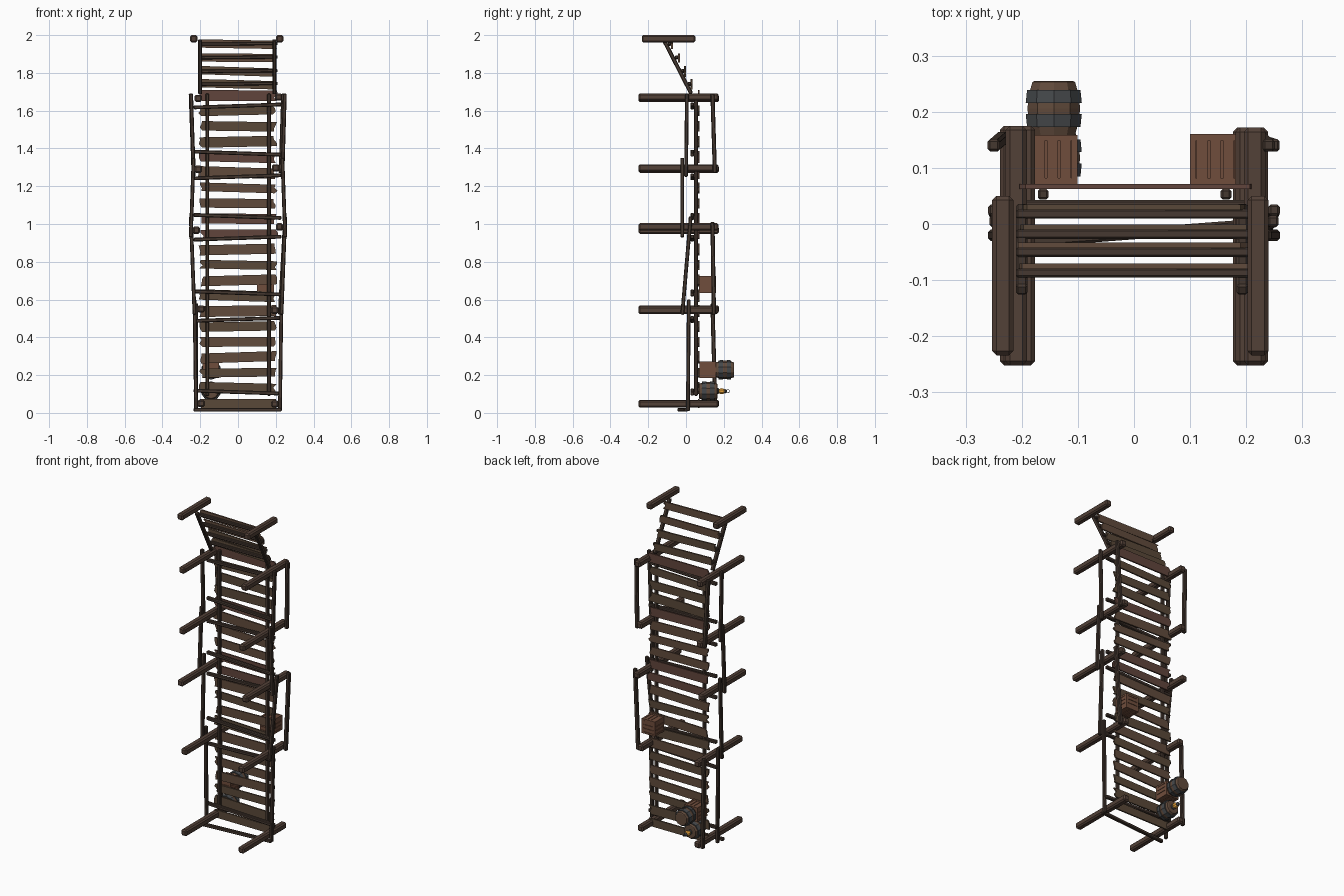
import bpy, bmesh, math, random
from mathutils import Vector, Matrix

if "Cube" in bpy.data.objects:
    bpy.data.objects.remove(bpy.data.objects["Cube"])

random.seed(4)


def mat(name, c):
    m = bpy.data.materials.new(name)
    m.diffuse_color = (*c, 1)
    m.use_nodes = True
    m.node_tree.nodes["Principled BSDF"].inputs["Base Color"].default_value = m.diffuse_color
    return m


POST = mat("dark wood", (0.085, 0.052, 0.038))
BEAM = mat("beam wood", (0.06, 0.04, 0.03))
PLANKS = [mat("plank wood a", (0.12, 0.07, 0.045)), mat("plank wood b", (0.10, 0.065, 0.04)),
          mat("plank wood c", (0.12, 0.06, 0.045))]
CRATE = mat("crate wood", (0.16, 0.075, 0.045))
IRON = mat("iron", (0.06, 0.065, 0.07))
GOLD = mat("lamp glow", (0.8, 0.36, 0.04))


def finish(bm, name, m):
    bmesh.ops.recalc_face_normals(bm, faces=bm.faces)
    me = bpy.data.meshes.new(name)
    bm.to_mesh(me)
    bm.free()
    me.materials.append(m)
    ob = bpy.data.objects.new(name, me)
    bpy.context.collection.objects.link(ob)
    return ob


def add_box(bm, c, s):
    bmesh.ops.create_cube(bm, size=1, matrix=Matrix.Translation(c) @ Matrix.Diagonal((*s, 1)))


def beam(name, a, b, w, m=BEAM, chamfer=0.2):
    """Square chamfered timber between two points."""
    a, b = Vector(a), Vector(b)
    d = b - a
    bm = bmesh.new()
    bmesh.ops.create_cube(bm, size=1, matrix=Matrix.Diagonal((w, w, d.length, 1)))
    bmesh.ops.bevel(bm, geom=bm.edges[:], offset=w * chamfer, segments=1, affect='EDGES')
    z = d.normalized()
    ref = Vector((1, 0, 0)) if abs(z.x) < 0.9 else Vector((0, 0, 1))
    y = z.cross(ref).normalized()
    x = y.cross(z)
    rot = Matrix((x, y, z)).transposed().to_4x4()
    bm.transform(Matrix.Translation((a + b) / 2) @ rot)
    return finish(bm, name, m)


def plank(name, z, y, half, h, t):
    """Board along x with ragged ends, face turned to +y."""
    bm = bmesh.new()
    pts = []
    for s in (1, -1):
        for k in (-0.5, -0.2, 0.15, 0.5):
            pts.append((s * (half - random.uniform(0, 0.02)), k * h * s))
    vs = [bm.verts.new((px, -t / 2, pz)) for px, pz in pts]
    f = bm.faces.new(vs)
    r = bmesh.ops.extrude_face_region(bm, geom=[f])
    bmesh.ops.translate(bm, vec=(0, t, 0), verts=[v for v in r["geom"] if isinstance(v, bmesh.types.BMVert)])
    bm.transform(Matrix.Translation((random.uniform(-0.008, 0.008), y, z))
                 @ Matrix.Rotation(random.uniform(-0.035, 0.035), 4, 'Y'))
    return finish(bm, name, random.choice(PLANKS))


def lathe_y(name, c, profile, sides, m):
    """Turned shape around a y axis; profile holds (radius, y)."""
    bm = bmesh.new()
    rings = []
    for r, y in profile:
        rings.append([bm.verts.new((c[0] + r * math.cos(2 * math.pi * (i + .5) / sides), c[1] + y,
                                    c[2] + r * math.sin(2 * math.pi * (i + .5) / sides))) for i in range(sides)])
    for p, q in zip(rings, rings[1:]):
        for i in range(sides):
            j = (i + 1) % sides
            bm.faces.new((p[i], p[j], q[j], q[i]))
    bm.faces.new(rings[0])
    bm.faces.new(rings[-1])
    return finish(bm, name, m)


# posts: left x, left z, right x, right z
rows = [(-.195, .05, .195, .047), (-.195, .55, .195, .543), (-.22, .967, .22, .985),
        (-.21, 1.29, .20, 1.297), (-.21, 1.665, .215, 1.672)]
for xl, zl, xr, zr in rows:
    beam("post_left", (xl, -.252, zl), (xl, .175, zl), .038, POST)
    beam("post_right", (xr, -.252, zr), (xr, .172, zr), .038, POST)
for x in (-.234, .221):
    beam("end_post", (x, -.234, 1.981), (x, .05, 1.981), .038, POST)

# side ties running past the posts
ties = [(-.222, .01, .01, -.23, .015, .60), (-.23, -.02, .52, -.25, .025, 1.04),
        (-.25, -.02, .93, -.235, -.02, 1.35), (-.235, 0, 1.25, -.248, .005, 1.69)]
for x1, y1, z1, x2, y2, z2 in ties:
    beam("tie_left", (x1, y1, z1), (x2, y2, z2), .02)
    beam("tie_right", (-x1, y1, z1), (-x2, y2, z2), .02)

# hand rails
beam("rail_left_low", (-.222, .155, .03), (-.222, .14, .58), .022)
beam("rail_right_mid", (.222, .148, .52), (.249, .14, 1.01), .022)
beam("rail_left_high", (-.235, .153, 1.27), (-.25, .14, 1.69), .022)
beam("rail_right_high", (.226, .153, 1.27), (.24, .14, 1.69), .022)

# cross beams under the deck
for i, z in enumerate((.11, .495, .635, .925, 1.04, 1.25, 1.375, 1.625)):
    t = .008 * (-1) ** i
    beam("cross_beam", (-.235, .033, z + t), (.23, .033, z - t), .02)
beam("end_brace", (-.235, -.035, .017), (.23, .0, .017), .02)

# deck stringers and planks
for x in (-.162, .164):
    beam("stringer", (x, .053, .09), (x, .053, 1.69), .019)
for i in range(21):
    plank("deck_plank", .05 + i * .0815, .067, .208, random.uniform(.045, .058), .009)

# stepped ramp at the far end
for x in (-.2, .193):
    beam("ramp_side", (x, .028, 1.69), (x, -.118, 1.975), .021)
for y, z in ((.03, 1.74), (-.006, 1.808), (-.038, 1.88), (-.075, 1.952)):
    plank("ramp_step", z, y, .208, .044, .01)
    beam("step_cleat", (-.21, y - .012, z), (.21, y - .012, z + .004), .017)


# crates: panelled box with frame and slats on every face
def crate(name, c, s):
    bm = bmesh.new()
    h = s / 2
    add_box(bm, c, (s * .9,) * 3)
    f = s * .12
    for ax in range(3):
        for u in (-1, 1):
            for v in (-1, 1):
                o = [0, 0, 0]
                o[(ax + 1) % 3] = u * (h - f / 2)
                o[(ax + 2) % 3] = v * (h - f / 2)
                d = [f, f, f]
                d[ax] = s
                add_box(bm, Vector(c) + Vector(o), d)
            for k in (-.26, 0, .26):
                o = [0, 0, 0]
                o[ax] = u * h * .92
                across = (ax + 1) % 3 if ax == 1 else (0 if ax == 2 else 2)
                o[across] = k * s
                d = [s * .8] * 3
                d[ax] = s * .05
                d[across] = s * .22
                add_box(bm, Vector(c) + Vector(o), d)
    finish(bm, name, CRATE)


crate("crate_mid", (.145, .115, .68), .09)
crate("crate_low", (-.145, .115, .228), .088)


# barrels with two wide hoops
def barrel(name, c):
    lathe_y(name, c, [(.036, -.049), (.040, -.047), (.048, -.02), (.049, 0), (.048, .02), (.040, .047), (.036, .049)],
            10, PLANKS[0])
    for s in (-1, 1):
        lathe_y(name + "_hoop", c, [(.048, s * .033), (.050, s * .033), (.0525, s * .010), (.048, s * .010)], 10, IRON)


barrel("barrel_top", (-.143, .206, .228))
barrel("barrel_deck", (-.143, .118, .115))

# lantern on the lower barrel
L = (-.143, .166, .115)
lathe_y("lantern_base", L, [(.017, 0), (.017, .006), (.012, .009)], 8, IRON)
lathe_y("lantern_glass", L, [(.012, .009), (.017, .02), (.016, .03), (.009, .04)], 8, GOLD)
lathe_y("lantern_cap", L, [(.012, .038), (.012, .043), (.005, .05)], 8, IRON)
bpy.ops.mesh.primitive_torus_add(location=(L[0], L[1] + .055, L[2]), rotation=(0, math.pi / 2, 0),
                                 major_radius=.009, minor_radius=.0018, major_segments=10, minor_segments=5)
bpy.context.object.name = "lantern_ring"
bpy.context.object.data.materials.append(IRON)
